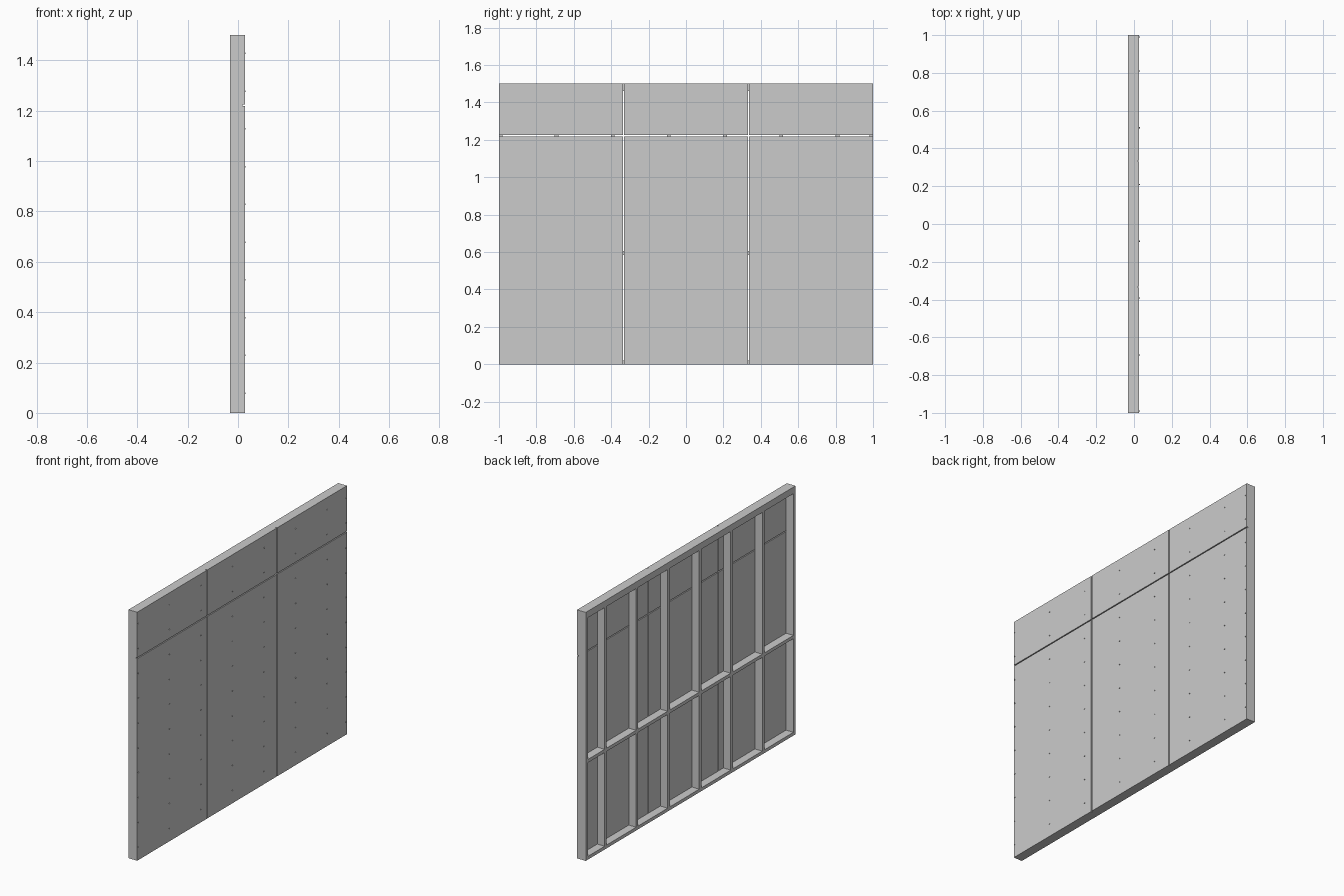
import bpy, bmesh
from mathutils import Matrix, Vector

old = bpy.data.objects.get("Cube")
if old:
    bpy.data.objects.remove(old, do_unlink=True)

GREY = (0.6, 0.6, 0.6, 1)
mat = bpy.data.materials.new("plain_grey")
mat.use_nodes = True
mat.diffuse_color = GREY
mat.node_tree.nodes["Principled BSDF"].inputs["Base Color"].default_value = GREY

BACK, FACE, OUT, HEAD = -0.031, 0.018, 0.027, 0.0305   # depth layers along x
HEIGHT, T, GAP = 1.5, 0.02, 0.006                      # wall height, timber thickness, joint


def finish(name, bm):
    mesh = bpy.data.meshes.new(name)
    bm.to_mesh(mesh)
    bm.free()
    mesh.materials.append(mat)
    ob = bpy.data.objects.new(name, mesh)
    bpy.context.collection.objects.link(ob)


def box(name, lo, hi):
    lo, hi = Vector(lo), Vector(hi)
    bm = bmesh.new()
    bmesh.ops.create_cube(bm, size=1, matrix=Matrix.Translation((lo + hi) / 2)
                          @ Matrix.Diagonal((hi - lo).to_4d()))
    finish(name, bm)


# Bottom plate and doubled top plate
for name, z in (("bottom_plate", 0), ("lower_top_plate", HEIGHT - 2 * T),
                ("upper_top_plate", HEIGHT - T)):
    box(name, (BACK, -1, z), (FACE, 1, z + T))

# Upright studs, evenly spaced from the front end plus one closing the far end
studs = [-0.99] + [-0.693 + 0.3007 * i for i in range(6)] + [0.99]
for i, y in enumerate(studs):
    box(f"stud_{i + 1}", (BACK, y - T / 2, T), (FACE, y + T / 2, HEIGHT - 2 * T))

# Blocking between neighbouring studs
for i, (a, b) in enumerate(zip(studs, studs[1:])):
    box(f"blocking_{i + 1}", (BACK, a + T / 2, 0.585), (FACE, b - T / 2, 0.585 + T))

# Sheathing boards: three columns, a tall row and a short row, with open joints
cuts = [-1 - GAP / 2, -1 / 3, 1 / 3, 1 + GAP / 2]
rows = [-GAP / 2, 1.222, HEIGHT + GAP / 2]
for c in range(3):
    for r, row in enumerate(("lower", "upper")):
        box(f"{row}_board_{c + 1}",
            (FACE, cuts[c] + GAP / 2, rows[r] + GAP / 2),
            (OUT, cuts[c + 1] - GAP / 2, rows[r + 1] - GAP / 2))

# Small fixing heads along every stud
bm = bmesh.new()
turn = Matrix.Rotation(1.5708, 4, "Y")
for y in studs:
    for i in range(10):
        spot = Matrix.Translation(((OUT + HEAD) / 2, y, 0.078 + 0.15 * i))
        bmesh.ops.create_cone(bm, cap_ends=True, segments=8, radius1=0.003,
                              radius2=0.003, depth=HEAD - OUT, matrix=spot @ turn)
finish("fixing_heads", bm)
